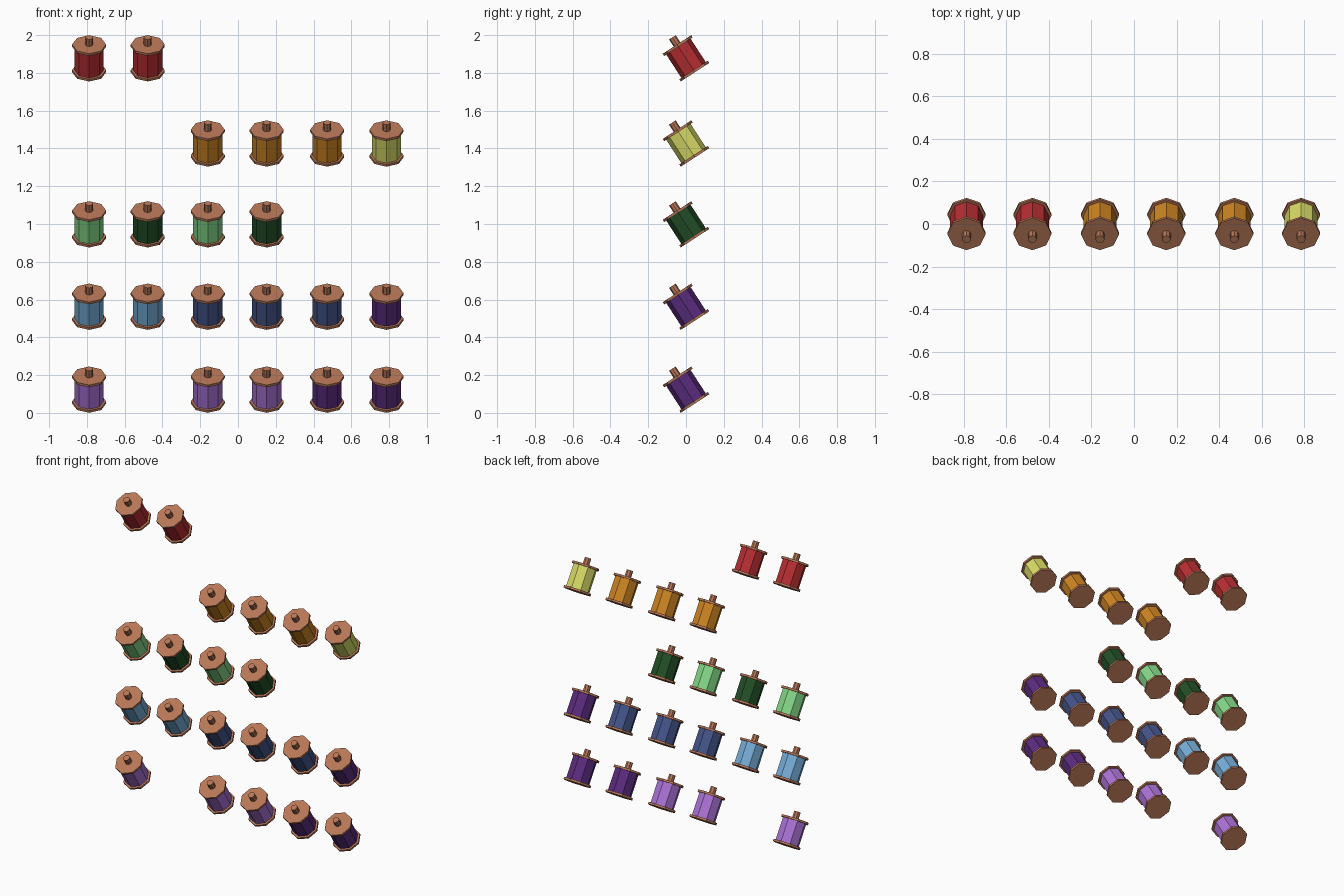
import bpy, math
from mathutils import Matrix, Vector

if "Cube" in bpy.data.objects:
    bpy.data.objects.remove(bpy.data.objects["Cube"])


def linear(c):
    c /= 255
    return c / 12.92 if c <= 0.04045 else ((c + 0.055) / 1.055) ** 2.4


def material(name, rgb):
    m = bpy.data.materials.new(name)
    m.diffuse_color = (*[linear(c) for c in rgb], 1)
    m.use_nodes = True
    m.node_tree.nodes["Principled BSDF"].inputs["Base Color"].default_value = m.diffuse_color
    return m


WOOD = material("wood", (184, 119, 88))
THREADS = {
    "R": material("red", (184, 46, 50)),
    "O": material("orange", (205, 132, 34)),
    "Y": material("yellow", (216, 219, 102)),
    "G": material("light_green", (132, 216, 136)),
    "D": material("dark_green", (34, 78, 38)),
    "B": material("light_blue", (118, 174, 217)),
    "N": material("navy", (68, 84, 138)),
    "P": material("dark_purple", (92, 44, 128)),
    "L": material("light_purple", (171, 115, 215)),
}

# Rack layout: one row per height, one letter per spool
ROWS = [(1.877, "RR...."), (1.426, "..OOOY"), (0.998, "GDGD.."),
        (0.562, "BBNNNP"), (0.123, "L.LLPP")]
COLS = [-0.788, -0.478, -0.16, 0.152, 0.472, 0.786]
TILT = Matrix.Rotation(math.radians(33), 4, 'X')
HALF = 0.0875     # half the spool length, flange to flange
THICK = 0.014     # flange thickness


def prism(name, radius, low, high, mat, place):
    """Octagonal prism along the spool axis from low to high."""
    bpy.ops.mesh.primitive_cylinder_add(vertices=8, radius=radius, depth=high - low)
    ob = bpy.context.object
    ob.name = name
    ob.data.materials.append(mat)
    ob.matrix_world = place @ Matrix.Translation((0, 0, (low + high) / 2))


for z, row in ROWS:
    for x, key in zip(COLS, row):
        if key == ".":
            continue
        place = Matrix.Translation(Vector((x, 0, z))) @ TILT
        prism("thread", 0.077, -HALF + THICK, HALF - THICK, THREADS[key], place)
        prism("lower_flange", 0.09, -HALF, -HALF + THICK, WOOD, place)
        prism("upper_flange", 0.09, HALF - THICK, HALF, WOOD, place)
        prism("peg", 0.021, HALF, HALF + 0.045, WOOD, place)
